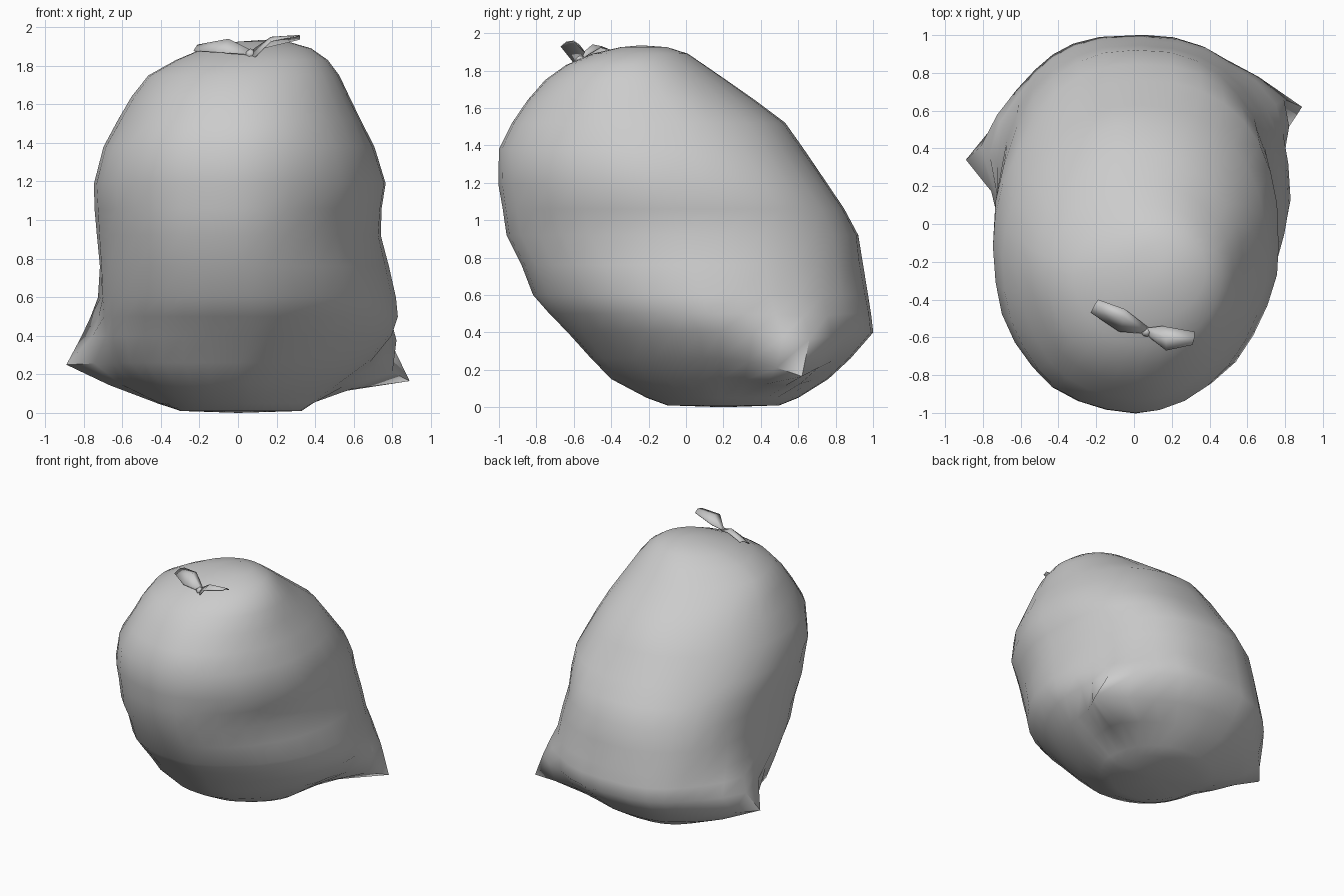
import bpy, bmesh, math
from mathutils import Vector, noise

if "Cube" in bpy.data.objects:
    bpy.data.objects.remove(bpy.data.objects["Cube"])

SEG = 32


def finish(name, bm, angle):
    bmesh.ops.recalc_face_normals(bm, faces=bm.faces)
    me = bpy.data.meshes.new(name)
    bm.to_mesh(me)
    bm.free()
    ob = bpy.data.objects.new(name, me)
    bpy.context.collection.objects.link(ob)
    bpy.ops.object.select_all(action='DESELECT')
    ob.select_set(True)
    bpy.context.view_layer.objects.active = ob
    bpy.ops.object.shade_smooth_by_angle(angle=math.radians(angle))
    return ob


def power(v, n):
    return math.copysign(abs(v) ** (2 / n), v)


def blend(z, low, mid, high):
    """Value changing from low (z 0.4) over mid (z 1.1) to high (z 1.8)."""
    t = min(max((z - 0.4) / 0.7, 0), 2)
    return low + (mid - low) * t if t < 1 else mid + (high - mid) * (t - 1)


# Squareness of each quarter of the section at low, middle and high level
QUARTERS = {(1, 1): (2.1, 2.5, 2.0), (-1, 1): (2.8, 2.0, 1.8),
            (-1, -1): (2.4, 2.15, 2.1), (1, -1): (1.65, 1.85, 2.0)}

# Sack cross-sections: height, left, right, front, back
rings = [
    (0.01, -0.30, 0.33, -0.10, 0.50),
    (0.05, -0.39, 0.39, -0.21, 0.60),
    (0.15, -0.54, 0.53, -0.40, 0.76),
    (0.26, -0.65, 0.68, -0.51, 0.88),
    (0.40, -0.69, 0.80, -0.63, 1.00),
    (0.50, -0.70, 0.83, -0.73, 0.99),
    (0.60, -0.71, 0.82, -0.82, 0.975),
    (0.76, -0.72, 0.78, -0.88, 0.945),
    (0.92, -0.73, 0.74, -0.96, 0.92),
    (1.06, -0.74, 0.75, -0.98, 0.85),
    (1.19, -0.75, 0.77, -1.00, 0.76),
    (1.38, -0.70, 0.71, -1.00, 0.63),
    (1.52, -0.62, 0.64, -0.93, 0.53),
    (1.64, -0.55, 0.58, -0.85, 0.37),
    (1.75, -0.46, 0.53, -0.75, 0.22),
    (1.83, -0.32, 0.47, -0.64, 0.10),
    (1.89, -0.18, 0.38, -0.50, 0.01),
    (1.925, 0.00, 0.26, -0.35, -0.10),
]
bm = bmesh.new()
loops = []
for z, xl, xr, yf, yb in rings:
    loop = []
    for i in range(SEG):
        a = math.tau * i / SEG
        c, s = math.cos(a), math.sin(a)
        n = blend(z, *QUARTERS[(1 if c > 0 else -1, 1 if s > 0 else -1)])
        cx, cy = (xl + xr) / 2, (yf + yb) / 2
        x = cx + power(c, n) * (xr - xl) / 2
        y = cy + power(s, n) * (yb - yf) / 2
        loop.append(bm.verts.new((x, y, z)))
    loops.append(loop)
for a, b in zip(loops, loops[1:]):
    for i in range(SEG):
        j = (i + 1) % SEG
        bm.faces.new((a[i], a[j], b[j], b[i]))
for loop, tip in ((loops[0], (0, 0.2, 0.0)), (loops[-1], (0.14, -0.24, 1.935))):
    v = bm.verts.new(tip)
    for i in range(SEG):
        bm.faces.new((loop[i], loop[(i + 1) % SEG], v))

# Soft dents in the plastic
for v in bm.verts:
    if 0.1 < v.co.z < 1.85:
        p = v.co.copy()
        v.co.x += 0.012 * noise.noise(p * 3.2)
        v.co.y += 0.010 * noise.noise(p * 3.2 + Vector((7, 3, 1)))

# Pointed bottom corners pulled out of the sack
for tip, base, r in (((0.89, 0.62, 0.165), (0.62, 0.56, 0.25), 0.38),
                     ((-0.89, 0.34, 0.25), (-0.65, 0.34, 0.26), 0.46)):
    tip, base = Vector(tip), Vector(base)
    near = min(bm.verts, key=lambda v: (v.co - base).length)
    start = near.co.copy()
    for v in bm.verts:
        w = max(0, 1 - (v.co - start).length / r) ** 1.5
        v.co += (tip - start) * w
for v in bm.verts:
    v.co.z = max(v.co.z, 0)
finish("sack", bm, 60)


# Tied ears: thin folded strips of three points per row
def ear(name, rows):
    bm = bmesh.new()
    grid = [[bm.verts.new(p) for p in row] for row in rows]
    for a, b in zip(grid, grid[1:]):
        for i in range(2):
            bm.faces.new((a[i], a[i + 1], b[i + 1], b[i]))
    ob = finish(name, bm, 50)
    mod = ob.modifiers.new("thickness", 'SOLIDIFY')
    mod.thickness = 0.006


ear("left_tie_ear", [
    [(0.08, -0.55, 1.87), (0.07, -0.57, 1.88), (0.05, -0.58, 1.86)],
    [(-0.05, -0.45, 1.93), (-0.05, -0.50, 1.94), (-0.08, -0.57, 1.87)],
    [(-0.19, -0.40, 1.91), (-0.21, -0.43, 1.91), (-0.23, -0.47, 1.88)],
])
ear("right_tie_ear", [
    [(0.07, -0.55, 1.88), (0.06, -0.57, 1.86), (0.08, -0.60, 1.84)],
    [(0.15, -0.54, 1.90), (0.17, -0.60, 1.95), (0.17, -0.67, 1.93)],
    [(0.32, -0.57, 1.94), (0.32, -0.60, 1.96), (0.31, -0.64, 1.955)],
])

# Knot
bm = bmesh.new()
bmesh.ops.create_icosphere(bm, subdivisions=1, radius=0.03)
bmesh.ops.translate(bm, verts=bm.verts, vec=(0.065, -0.57, 1.86))
finish("knot", bm, 60)
